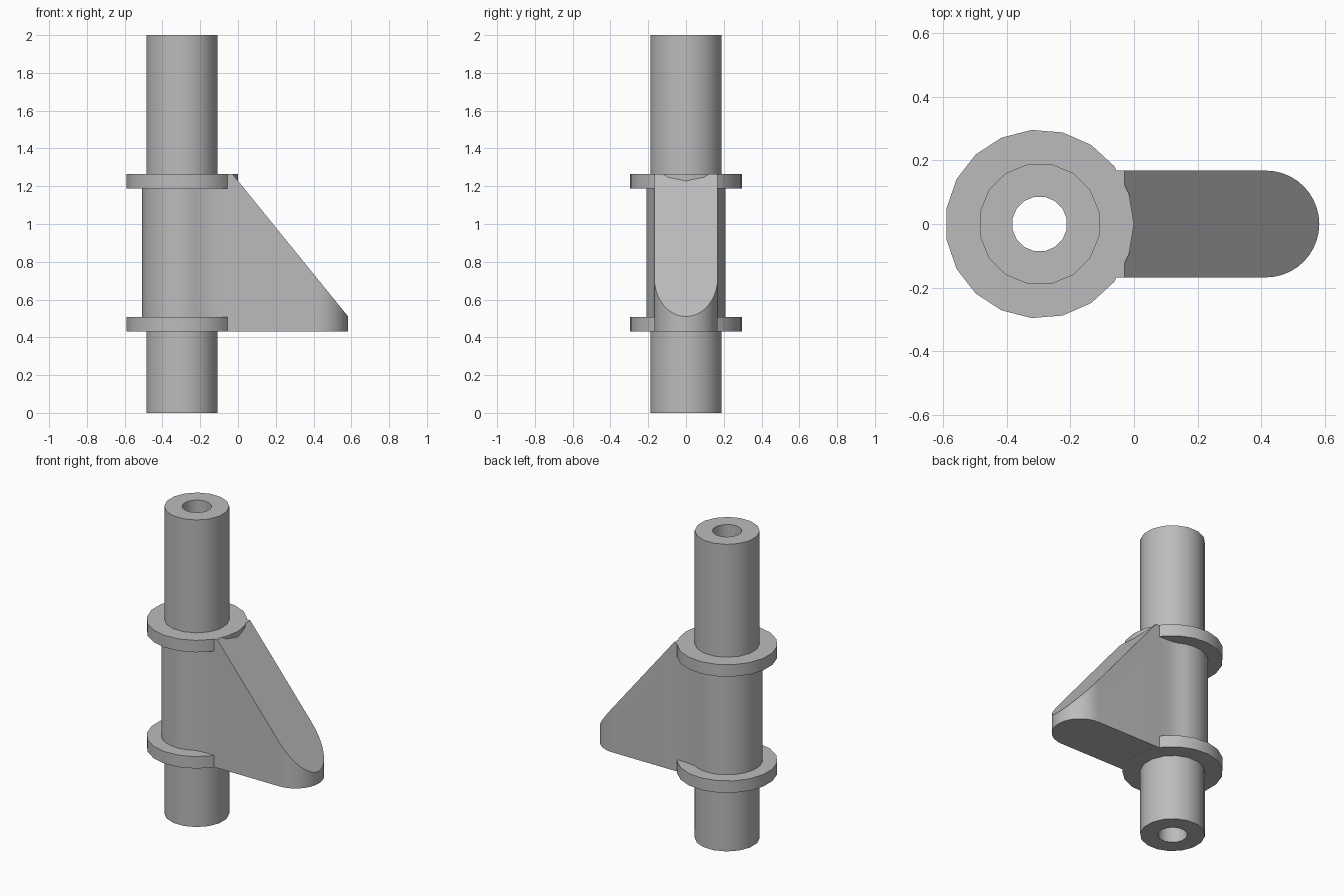
import bpy
import bmesh
from math import cos, sin, pi, radians, sqrt
from mathutils import Vector

default = bpy.data.objects.get("Cube")
if default:
    bpy.data.objects.remove(default, do_unlink=True)

AXIS = -0.297                # x of the tube axis
LOW, HIGH = 0.43, 1.265      # bracket bottom and top
HALF = 0.168                 # half width of the gusset

grey = bpy.data.materials.new("plain grey")
grey.use_nodes = True
GREY = (0.5, 0.5, 0.5, 1)
grey.diffuse_color = GREY
grey.node_tree.nodes["Principled BSDF"].inputs["Base Color"].default_value = GREY


def finish(name, bm):
    bmesh.ops.recalc_face_normals(bm, faces=bm.faces)
    mesh = bpy.data.meshes.new(name)
    bm.to_mesh(mesh)
    bm.free()
    mesh.materials.append(grey)
    ob = bpy.data.objects.new(name, mesh)
    bpy.context.collection.objects.link(ob)
    return ob


def smooth(ob):
    bpy.ops.object.select_all(action="DESELECT")
    ob.select_set(True)
    bpy.context.view_layer.objects.active = ob
    bpy.ops.object.shade_smooth_by_angle(angle=radians(30))


def ring(name, outer, inner, z0, z1, sides, turn=0.0):
    """Hollow cylinder around the tube axis."""
    bm = bmesh.new()
    loops = []
    for r, z in ((outer, z0), (outer, z1), (inner, z1), (inner, z0)):
        angles = [2 * pi * (i + turn) / sides for i in range(sides)]
        loops.append([bm.verts.new((AXIS + r * cos(a), r * sin(a), z)) for a in angles])
    for k in range(4):
        a, b = loops[k], loops[(k + 1) % 4]
        for i in range(sides):
            j = (i + 1) % sides
            bm.faces.new((a[i], a[j], b[j], b[i]))
    ob = finish(name, bm)
    smooth(ob)
    return ob


def extrude_outline(name, points, z0, z1):
    bm = bmesh.new()
    face = bm.faces.new([bm.verts.new((x, y, z0)) for x, y in points])
    new = bmesh.ops.extrude_face_region(bm, geom=[face])["geom"]
    top = [v for v in new if isinstance(v, bmesh.types.BMVert)]
    bmesh.ops.translate(bm, verts=top, vec=(0, 0, z1 - z0))
    return bm


# Hollow tube and the two collars
ring("tube", 0.192, 0.087, 0, 2, 16, 0.5)
ring("lower_collar", 0.297, 0.15, LOW, 0.508, 19)
ring("upper_collar", 0.297, 0.15, 1.187, HIGH, 19)

# Hub and gusset share one outline: hub arc, soft neck, rounded nose
upper = [(0.415 + HALF * sin(a), HALF * cos(a))
         for a in [pi / 2 * i / 10 for i in range(11)]][::-1]
upper += [(-0.06, HALF), (-0.13, 0.17)]
upper += [(AXIS + 0.21 * cos(a), 0.21 * sin(a))
          for a in [radians(58 + 122 * i / 9) for i in range(10)]]
outline = upper + [(x, -y) for x, y in upper[-2:0:-1]]
body = extrude_outline("bracket_body", outline, LOW + 0.0005, HIGH - 0.0005)

# Slanted cut from the upper collar down to the nose
top_edge, nose = Vector((-0.03, 0, HIGH)), Vector((0.583, 0, 0.51))
slope = nose - top_edge
bmesh.ops.bisect_plane(body, geom=body.verts[:] + body.edges[:] + body.faces[:],
                       plane_co=top_edge, plane_no=(-slope.z, 0, slope.x),
                       clear_outer=True)
bmesh.ops.holes_fill(body, edges=[e for e in body.edges if e.is_boundary])
bracket = finish("bracket_body", body)

# Bore the bracket so the tube passes through
circle = [(AXIS + 0.15 * cos(2 * pi * i / 16), 0.15 * sin(2 * pi * i / 16)) for i in range(16)]
cutter = finish("bore_cutter", extrude_outline("bore_cutter", circle, 0, 2))
cutter.hide_render = True
bore = bracket.modifiers.new("bore", "BOOLEAN")
bore.operation = "DIFFERENCE"
bore.solver = "EXACT"
bore.object = cutter
bpy.context.view_layer.objects.active = bracket
bpy.ops.object.modifier_apply(modifier=bore.name)
bpy.data.objects.remove(cutter, do_unlink=True)
smooth(bracket)
